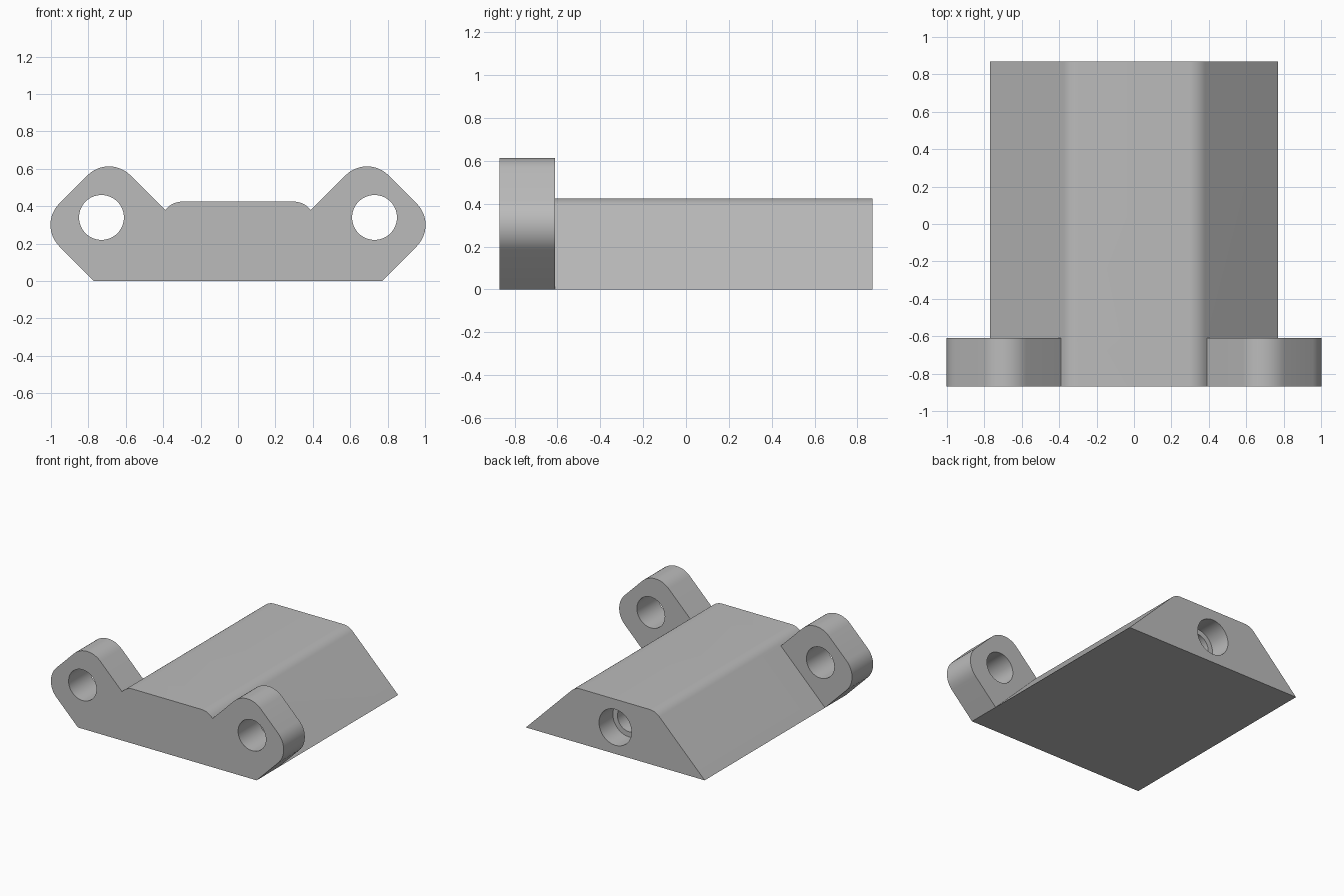
import bpy, bmesh, math
from mathutils import Vector

cube = bpy.data.objects.get("Cube")
if cube:
    bpy.data.objects.remove(cube, do_unlink=True)

FRONT, STEP, BACK = -0.87, -0.61, 0.87   # y of front, ear back, rear end
BASE, TOP = 0.77, 0.425                  # half width of base, deck height

grey = bpy.data.materials.new("plain grey")
grey.use_nodes = True
grey.diffuse_color = (0.5, 0.5, 0.5, 1)
grey.node_tree.nodes["Principled BSDF"].inputs["Base Color"].default_value = (0.5, 0.5, 0.5, 1)


def outline(corners, steps=12):
    """Corners are (x, z, fillet radius); returns the rounded outline."""
    pts = []
    for i, (x, z, r) in enumerate(corners):
        p = Vector((x, z))
        if r == 0:
            pts.append(p)
            continue
        a = (Vector(corners[i - 1][:2]) - p).normalized()
        b = (Vector(corners[(i + 1) % len(corners)][:2]) - p).normalized()
        half = a.angle(b) / 2
        centre = p + (a + b).normalized() * r / math.sin(half)
        start = p + a * r / math.tan(half) - centre
        end = p + b * r / math.tan(half) - centre
        for k in range(steps + 1):
            t = k / steps
            sweep = math.pi - 2 * half
            v = start * math.sin((1 - t) * sweep) + end * math.sin(t * sweep)
            pts.append(centre + v / math.sin(sweep))
    return pts


def circle(x, z, r, n=64):
    return [Vector((x + r * math.cos(i * math.tau / n), z + r * math.sin(i * math.tau / n)))
            for i in range(n)]


def extrude(name, pts, y0, y1):
    bm = bmesh.new()
    face = bm.faces.new([bm.verts.new((p.x, y0, p.y)) for p in pts])
    new = bmesh.ops.extrude_face_region(bm, geom=[face])["geom"]
    bmesh.ops.translate(bm, vec=(0, y1 - y0, 0),
                        verts=[g for g in new if isinstance(g, bmesh.types.BMVert)])
    bmesh.ops.recalc_face_normals(bm, faces=bm.faces)
    mesh = bpy.data.meshes.new(name)
    bm.to_mesh(mesh)
    bm.free()
    mesh.materials.append(grey)
    obj = bpy.data.objects.new(name, mesh)
    bpy.context.collection.objects.link(obj)
    return obj


def combine(target, other, operation):
    mod = target.modifiers.new(operation.lower(), "BOOLEAN")
    mod.operation, mod.solver, mod.object = operation, "EXACT", other
    bpy.context.view_layer.objects.active = target
    bpy.ops.object.modifier_apply(modifier=mod.name)
    bpy.data.objects.remove(other, do_unlink=True)


# Long wedge-sided block
shoulder = (BASE - TOP, TOP, 0.12)
block_half = [(BASE, 0, 0), shoulder]
mirror = lambda half: [(-x, z, r) for x, z, r in reversed(half)]
body = extrude("bracket_body", outline(block_half + mirror(block_half)), STEP, BACK)

# Front plate with a rounded, tilted square ear on each side
ear_half = [(BASE, 0, 0), (1.07, 0.30, 0.162), (0.69, 0.68, 0.162), (0.39, 0.38, 0), shoulder]
plate = extrude("ear_plate", outline(ear_half + mirror(ear_half)), FRONT, STEP)
combine(body, plate, "UNION")

# Bolt holes through the ears
for side in (-1, 1):
    combine(body, extrude("ear_hole", circle(side * 0.73, 0.34, 0.12), FRONT - 0.1, STEP + 0.1),
            "DIFFERENCE")

# Stepped blind bore in the rear end
for radius, depth in ((0.14, 0.17), (0.1, 1.48)):
    combine(body, extrude("rear_bore", circle(0, 0.207, radius), BACK - depth, BACK + 0.1),
            "DIFFERENCE")

bpy.ops.object.select_all(action="DESELECT")
body.select_set(True)
bpy.context.view_layer.objects.active = body
bpy.ops.object.shade_smooth_by_angle(angle=math.radians(30))
